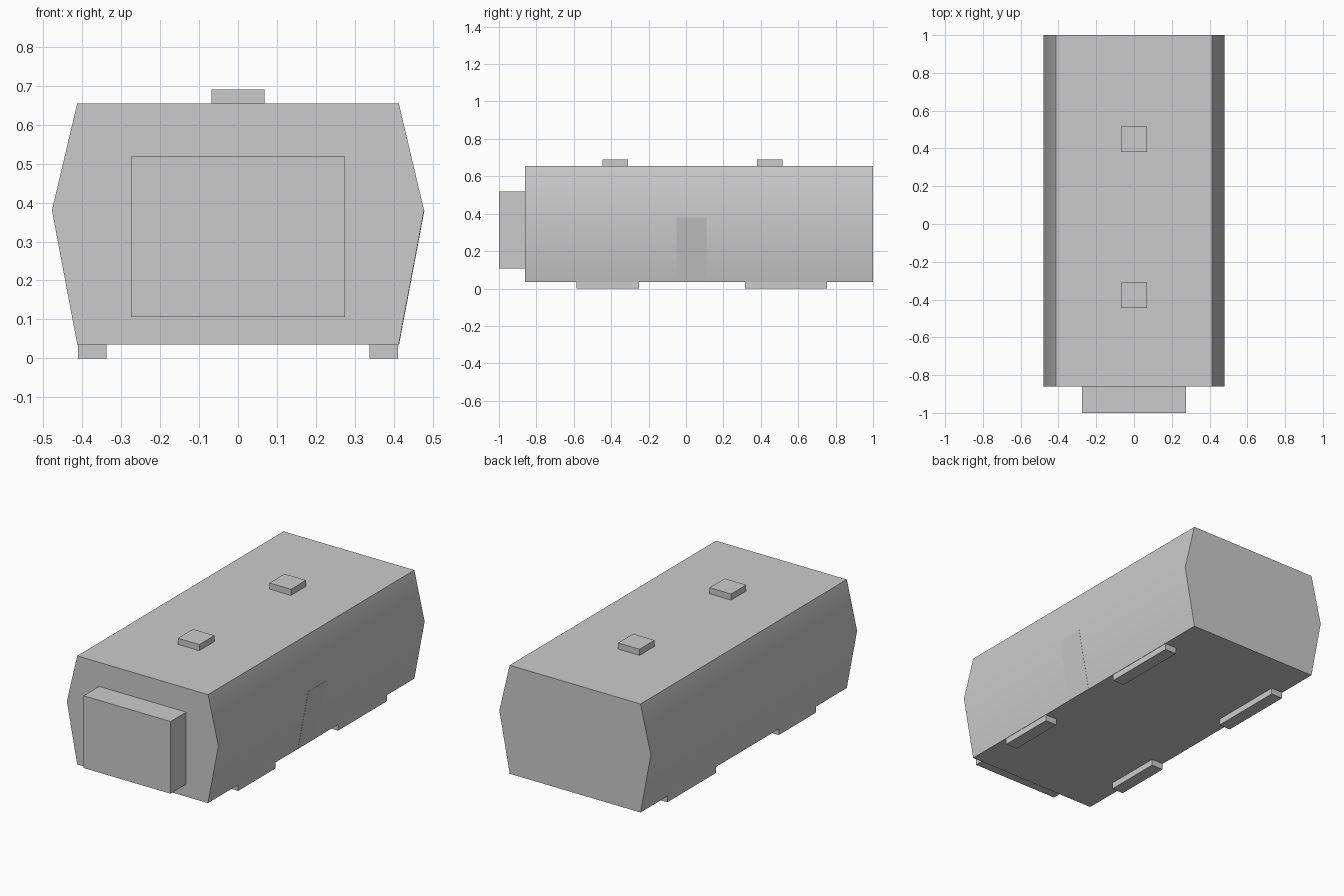
import bpy

if "Cube" in bpy.data.objects:
    bpy.data.objects.remove(bpy.data.objects["Cube"])


def prism(name, profile, y0, y1):
    """Extrude an x/z outline (counter-clockwise seen from the front) along y."""
    n = len(profile)
    verts = [(x, y, z) for y in (y0, y1) for x, z in profile]
    faces = [tuple(range(n)), tuple(reversed(range(n, 2 * n)))]
    faces += [(i, i + n, (i + 1) % n + n, (i + 1) % n) for i in range(n)]
    mesh = bpy.data.meshes.new(name)
    mesh.from_pydata(verts, [], faces)
    mesh.update()
    obj = bpy.data.objects.new(name, mesh)
    bpy.context.collection.objects.link(obj)
    return obj


def box(name, x0, x1, y0, y1, z0, z1):
    return prism(name, [(x0, z0), (x1, z0), (x1, z1), (x0, z1)], y0, y1)


BASE, WAIST, ROOF = 0.036, 0.38, 0.655
EDGE, BULGE = 0.413, 0.478

# Six-sided hull with softly shaded bulging sides
hull = prism("hull", [(-EDGE, BASE), (EDGE, BASE), (BULGE, WAIST),
                      (EDGE, ROOF), (-EDGE, ROOF), (-BULGE, WAIST)], -0.86, 1.0)
bpy.context.view_layer.objects.active = hull
hull.select_set(True)
bpy.ops.object.shade_smooth_by_angle(angle=0.52)

# Side door, practically flush with the lower right wall
T = 0.001
prism("side_door", [(EDGE - T, BASE), (EDGE + T, BASE),
                    (BULGE + T, WAIST), (BULGE - T, WAIST)], -0.05, 0.11)

# Gangway block on the front end
box("front_gangway", -0.275, 0.275, -1.0, -0.86, 0.106, 0.518)

# Roof vents
for i, y in enumerate((-0.378, 0.448)):
    box(f"roof_vent_{i + 1}", -0.068, 0.068, y - 0.068, y + 0.068, ROOF, 0.69)

# Skids, mirrored to both sides
for name, y0, y1 in (("front_skid", -0.585, -0.25), ("rear_skid", 0.315, 0.755)):
    skid = box(name, 0.338, 0.411, y0, y1, 0.0, BASE)
    mirror = skid.modifiers.new("Mirror", 'MIRROR')
    mirror.use_axis[0] = True
